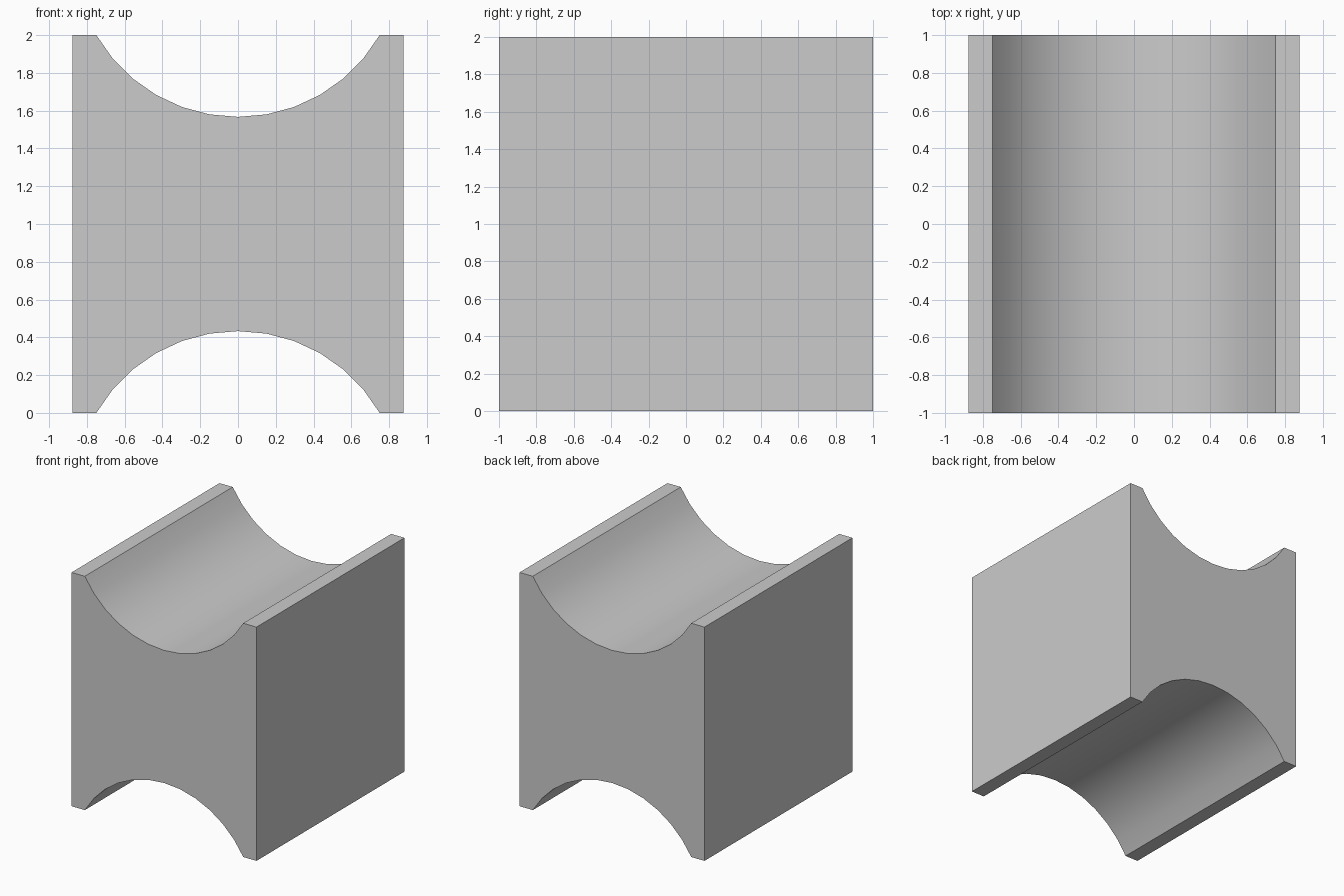
import bpy, bmesh, math

if "Cube" in bpy.data.objects:
    bpy.data.objects.remove(bpy.data.objects["Cube"])

HALF_WIDTH, HALF_DEPTH, HEIGHT = 0.875, 1.0, 2.0
RADIUS, STEPS = 0.866, 12          # 120 degree groove in 10 degree facets
DROP = RADIUS * math.cos(math.radians(60))


def groove(sign):
    """Arc points from left to right, relative to the block's mid height."""
    pts = []
    for i in range(STEPS + 1):
        a = math.radians(-60 + 120 * i / STEPS)
        pts.append((RADIUS * math.sin(a), sign * (HEIGHT / 2 + DROP - RADIUS * math.cos(a))))
    return pts


# Block outline: bottom groove left to right, then top groove right to left
h = HEIGHT / 2
outline = ([(-HALF_WIDTH, -h)] + groove(-1) + [(HALF_WIDTH, -h), (HALF_WIDTH, h)]
           + groove(1)[::-1] + [(-HALF_WIDTH, h)])

# Extrude the outline along y
bm = bmesh.new()
front = bm.faces.new([bm.verts.new((x, -HALF_DEPTH, z + h)) for x, z in outline])
ext = bmesh.ops.extrude_face_region(bm, geom=[front], use_keep_orig=True)
moved = [v for v in ext["geom"] if isinstance(v, bmesh.types.BMVert)]
bmesh.ops.translate(bm, verts=moved, vec=(0, 2 * HALF_DEPTH, 0))
bmesh.ops.recalc_face_normals(bm, faces=bm.faces)

mesh = bpy.data.meshes.new("grooved_block")
bm.to_mesh(mesh)
bm.free()
block = bpy.data.objects.new("grooved_block", mesh)
bpy.context.collection.objects.link(block)

# Smooth grooves, sharp block edges
bpy.context.view_layer.objects.active = block
block.select_set(True)
bpy.ops.object.shade_smooth_by_angle(angle=math.radians(30))
